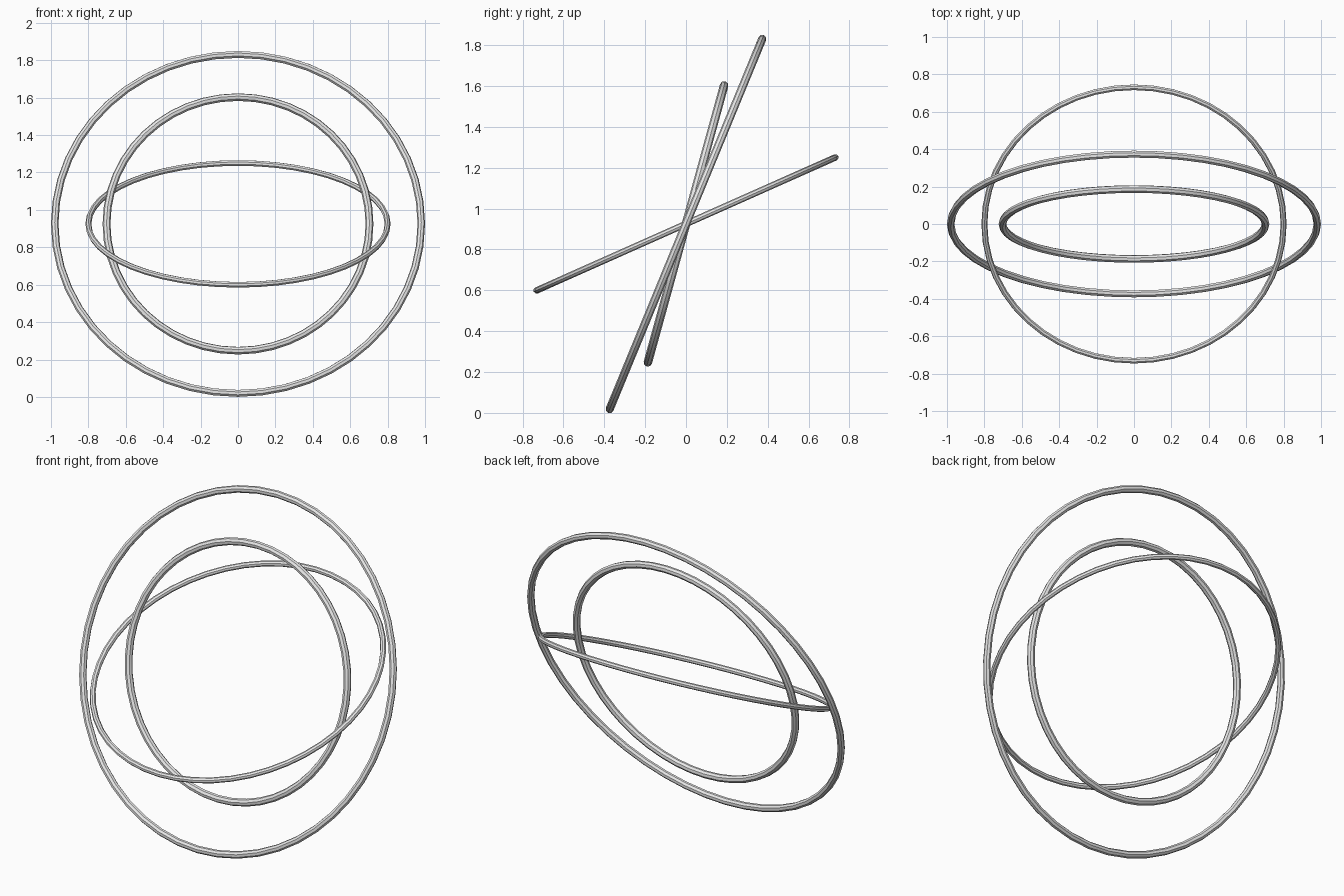
import bpy
from math import radians

cube = bpy.data.objects.get("Cube")
if cube:
    bpy.data.objects.remove(cube, do_unlink=True)

# Single pale grey metal colour
grey = bpy.data.materials.new("pale_grey")
grey.use_nodes = True
colour = (0.8, 0.8, 0.8, 1.0)
grey.diffuse_color = colour
grey.node_tree.nodes["Principled BSDF"].inputs["Base Color"].default_value = colour

CENTRE_Z = 0.925


def ring(name, radius, tube, tilt):
    """Thin hoop, tilted about the left-right axis so its back edge rises."""
    bpy.ops.mesh.primitive_torus_add(
        major_segments=48, minor_segments=8,
        major_radius=radius, minor_radius=tube,
        location=(0, 0, CENTRE_Z), rotation=(radians(tilt), 0, 0))
    hoop = bpy.context.object
    hoop.name = name
    hoop.data.materials.append(grey)
    bpy.ops.object.shade_smooth_by_angle(angle=radians(30))
    return hoop


# Three nested hoops sharing one centre
ring("outer_ring", 0.98, 0.02, 67.6)
ring("middle_ring", 0.80, 0.016, 24)
ring("inner_ring", 0.703, 0.021, 74.6)
